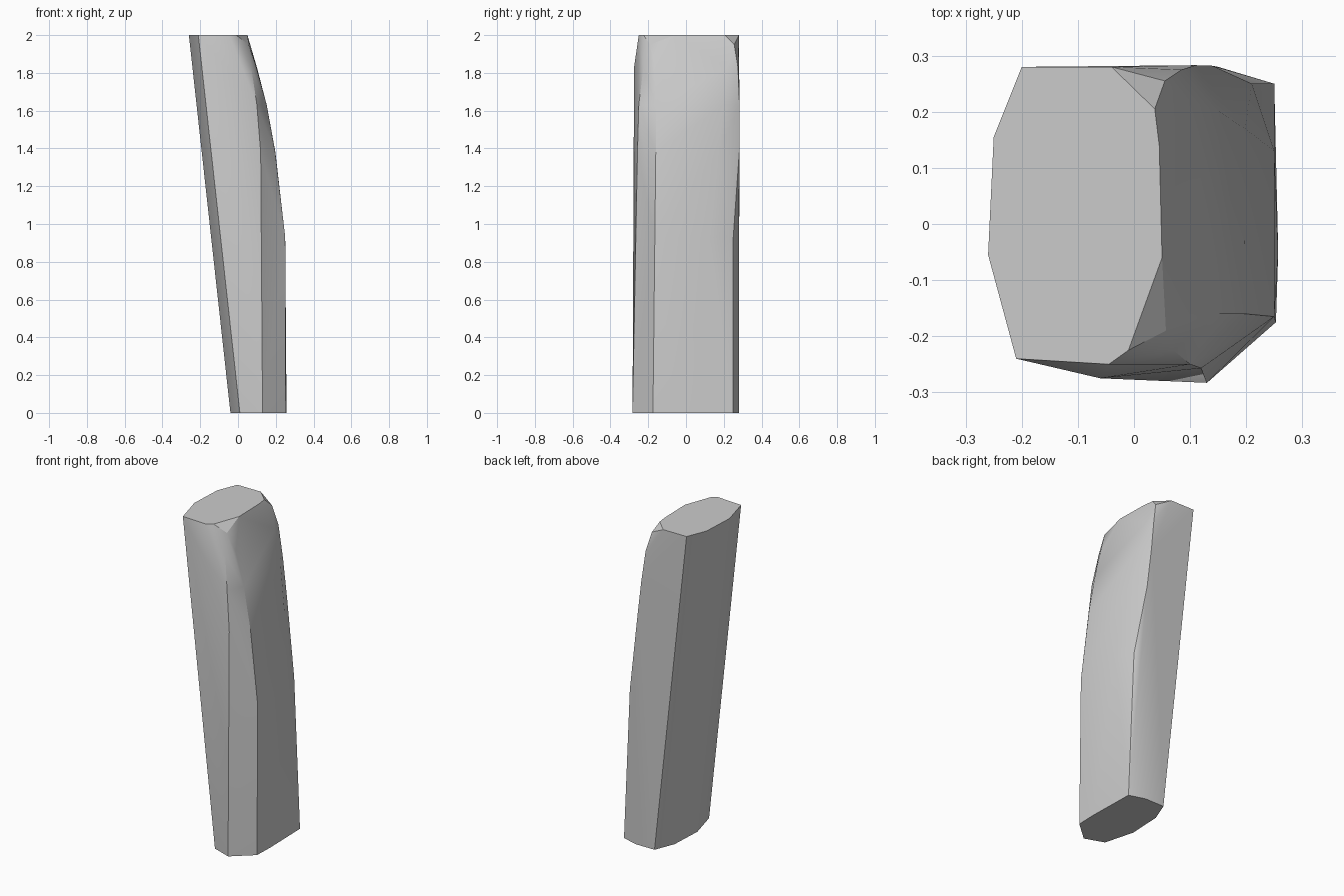
import bpy, bmesh

if "Cube" in bpy.data.objects:
    bpy.data.objects.remove(bpy.data.objects["Cube"])

# Cross-sections of a leaning, faceted stone pillar: height -> outline points
sections = {
    0.0: [(0.02, 0.28), (-0.03, 0.155), (-0.04, -0.055), (0.01, -0.24), (0.13, -0.283),
          (0.253, -0.175), (0.257, -0.05), (0.25, 0.25), (0.15, 0.28)],
    0.93: [(0.25, -0.165), (0.25, 0.13), (0.21, 0.25)],
    1.38: [(0.197, -0.16), (0.198, 0.17), (0.12, -0.257), (0.14, 0.282)],
    1.63: [(0.152, -0.16), (0.152, 0.2), (0.1, -0.25), (0.11, 0.283)],
    1.83: [(0.097, -0.16), (0.1, 0.22), (0.07, -0.225), (-0.06, -0.275), (0.085, 0.275)],
    1.95: [(0.057, -0.19), (0.055, 0.255)],
    2.0: [(-0.2, 0.28), (-0.25, 0.155), (-0.26, -0.055), (-0.21, -0.24), (-0.045, -0.25),
          (-0.01, -0.225), (0.05, -0.06), (0.045, 0.14), (0.037, 0.205), (-0.04, 0.28)],
}

# Wrap the sections in a convex skin
bm = bmesh.new()
for z, outline in sections.items():
    for x, y in outline:
        bm.verts.new((x, y, z))
result = bmesh.ops.convex_hull(bm, input=bm.verts)
inside = {g for g in result["geom_interior"] + result["geom_unused"]
          if isinstance(g, bmesh.types.BMVert)}
bmesh.ops.delete(bm, geom=list(inside), context='VERTS')
bmesh.ops.dissolve_limit(bm, angle_limit=0.01, verts=bm.verts, edges=bm.edges)
bmesh.ops.recalc_face_normals(bm, faces=bm.faces)

mesh = bpy.data.meshes.new("stone_pillar")
bm.to_mesh(mesh)
bm.free()
pillar = bpy.data.objects.new("stone_pillar", mesh)
bpy.context.collection.objects.link(pillar)

# Soft facets with crisp main ridges
bpy.context.view_layer.objects.active = pillar
pillar.select_set(True)
bpy.ops.object.shade_smooth_by_angle(angle=0.5)
